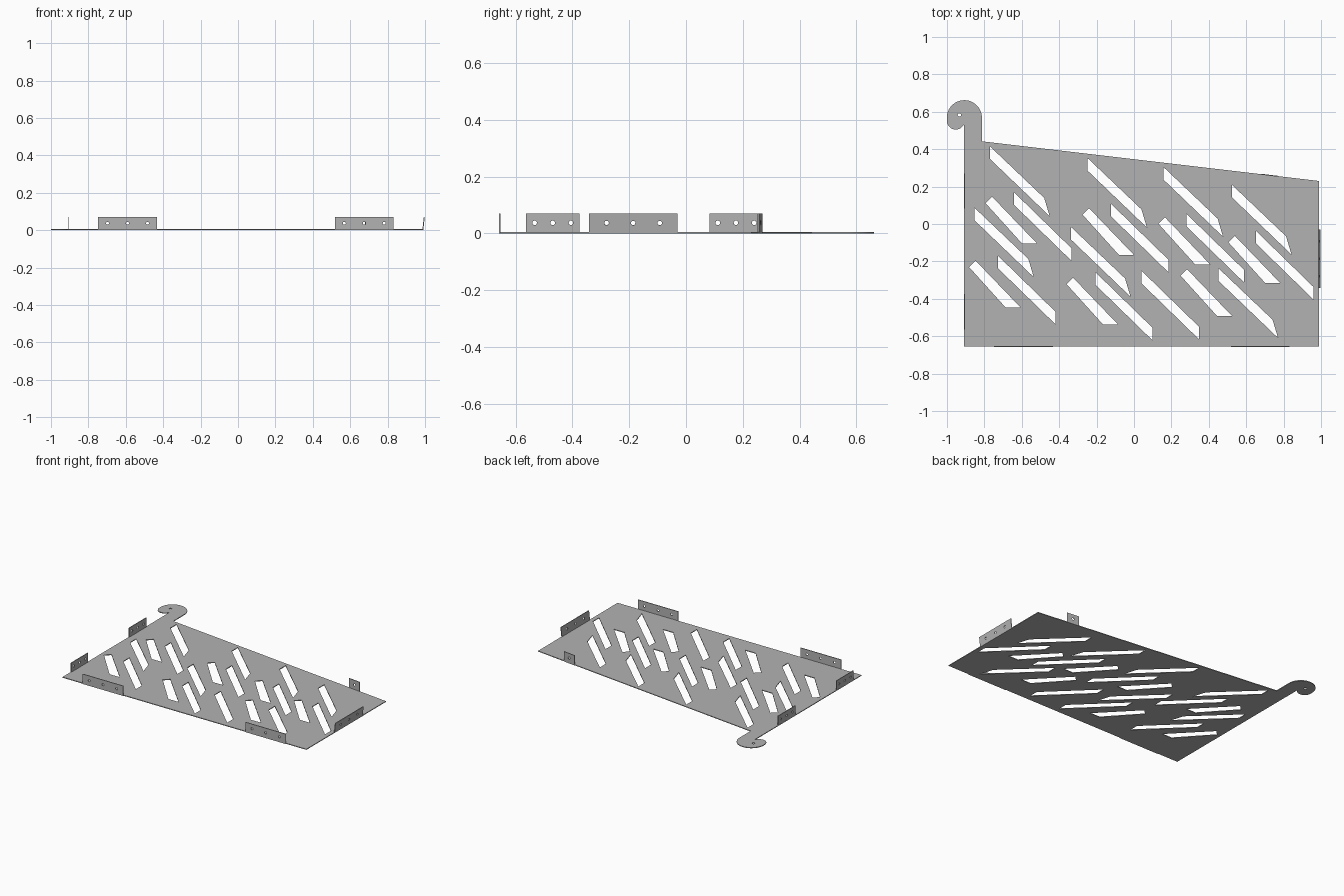
import bpy
from math import cos, sin, radians, pi
from mathutils import Matrix, Vector

cube = bpy.data.objects.get("Cube")
if cube:
    bpy.data.objects.remove(cube, do_unlink=True)

THICK = 0.005
TAB_TOP = 0.07

steel = bpy.data.materials.new("grey_sheet_metal")
steel.use_nodes = True
GREY = (0.45, 0.45, 0.45, 1)
steel.diffuse_color = GREY
steel.node_tree.nodes["Principled BSDF"].inputs["Base Color"].default_value = GREY


def arc(cx, cy, r, start, end, n):
    return [(cx + r * cos(radians(start + (end - start) * i / n)),
             cy + r * sin(radians(start + (end - start) * i / n))) for i in range(n + 1)]


def hole(cx, cy, r=0.008):
    return arc(cx, cy, r, 0, 337.5, 15)


def sheet(name, loops, matrix):
    """Flat sheet from an outline loop and its cut-out loops."""
    curve = bpy.data.curves.new(name, 'CURVE')
    curve.dimensions = '2D'
    curve.fill_mode = 'BOTH'
    curve.extrude = THICK / 2
    for loop in loops:
        spline = curve.splines.new('POLY')
        spline.points.add(len(loop) - 1)
        for p, (x, y) in zip(spline.points, loop):
            p.co = (x, y, 0, 1)
        spline.use_cyclic_u = True
    obj = bpy.data.objects.new(name, curve)
    bpy.context.collection.objects.link(obj)
    obj.matrix_world = matrix
    bpy.ops.object.select_all(action='DESELECT')
    obj.select_set(True)
    bpy.context.view_layer.objects.active = obj
    bpy.ops.object.convert(target='MESH')
    bpy.ops.object.shade_flat()
    obj = bpy.context.object
    obj.data.materials.clear()
    obj.data.materials.append(steel)
    return obj


def tab(name, start, end, holes, lean=0.0):
    """Upright flange along an edge, leaning outward at its top."""
    a, b = Vector((*start, 0)), Vector((*end, 0))
    u = (b - a).normalized()
    out = u.cross(Vector((0, 0, 1)))
    v = (Vector((0, 0, TAB_TOP)) + out * lean).normalized()
    w = u.cross(v)
    m = Matrix((u, v, w)).transposed().to_4x4()
    m.translation = a
    length = (b - a).length
    loops = [[(0, 0), (length, 0), (length, TAB_TOP), (0, TAB_TOP)]]
    loops += [hole(length * f, 0.037) for f in holes]
    sheet(name, loops, m)


# Base plate outline with the curled hook at the back right corner
outline = [(-0.908, -0.654), (0.99, -0.654), (0.99, 0.23), (-0.813, 0.442)]
outline += arc(-0.907, 0.568, 0.094, 0, 180, 24)
outline += arc(-0.953, 0.553, 0.048, 180, 325, 12)
outline += [(-0.908, 0.53)]

# Three slot shapes: pointed, straight and blunt
POINTED = [(0, 0), (0.289, -0.275), (0.318, -0.372), (0, -0.067)]
STRAIGHT = [(0, 0), (0.307, -0.299), (0.307, -0.366), (0, -0.067)]
BLUNT = [(0, 0), (0.035, 0.034), (0.276, -0.217), (0.196, -0.217)]
slots = {
    "pointed": (POINTED, [(-0.769, 0.414), (-0.249, 0.353), (0.158, 0.304), (0.524, 0.209),
                          (-0.854, 0.088), (-0.337, -0.016), (0.452, -0.237)]),
    "straight": (STRAIGHT, [(-0.641, 0.169), (-0.123, 0.108), (0.281, 0.054), (0.652, -0.037),
                            (-0.726, -0.171), (-0.207, -0.257), (0.04, -0.25)]),
    "blunt": (BLUNT, [(-0.794, 0.112), (-0.275, 0.05), (0.131, 0.001), (0.505, -0.098),
                      (-0.882, -0.23), (-0.361, -0.321), (0.249, -0.276)]),
}
loops = [outline, hole(-0.934, 0.583, 0.009)]
for shape, places in slots.values():
    loops += [[(px + x, py + y) for x, y in shape] for px, py in places]
sheet("base_plate", loops, Matrix.Translation((0, 0, THICK / 2)))

# Upright mounting tabs
THREE = (0.16, 0.5, 0.84)
tab("front_right_tab", (-0.748, -0.655), (-0.433, -0.655), THREE)
tab("front_left_tab", (0.518, -0.655), (0.832, -0.655), THREE)
tab("right_front_tab", (-0.905, -0.375), (-0.905, -0.563), THREE)
tab("right_back_tab", (-0.905, 0.27), (-0.905, 0.082), THREE)
tab("left_tab", (0.988, -0.342), (0.988, -0.03), (0.2, 0.5, 0.8), 0.008)
tab("back_tab", (0.77, 0.255), (0.68, 0.266), (0.5,))
